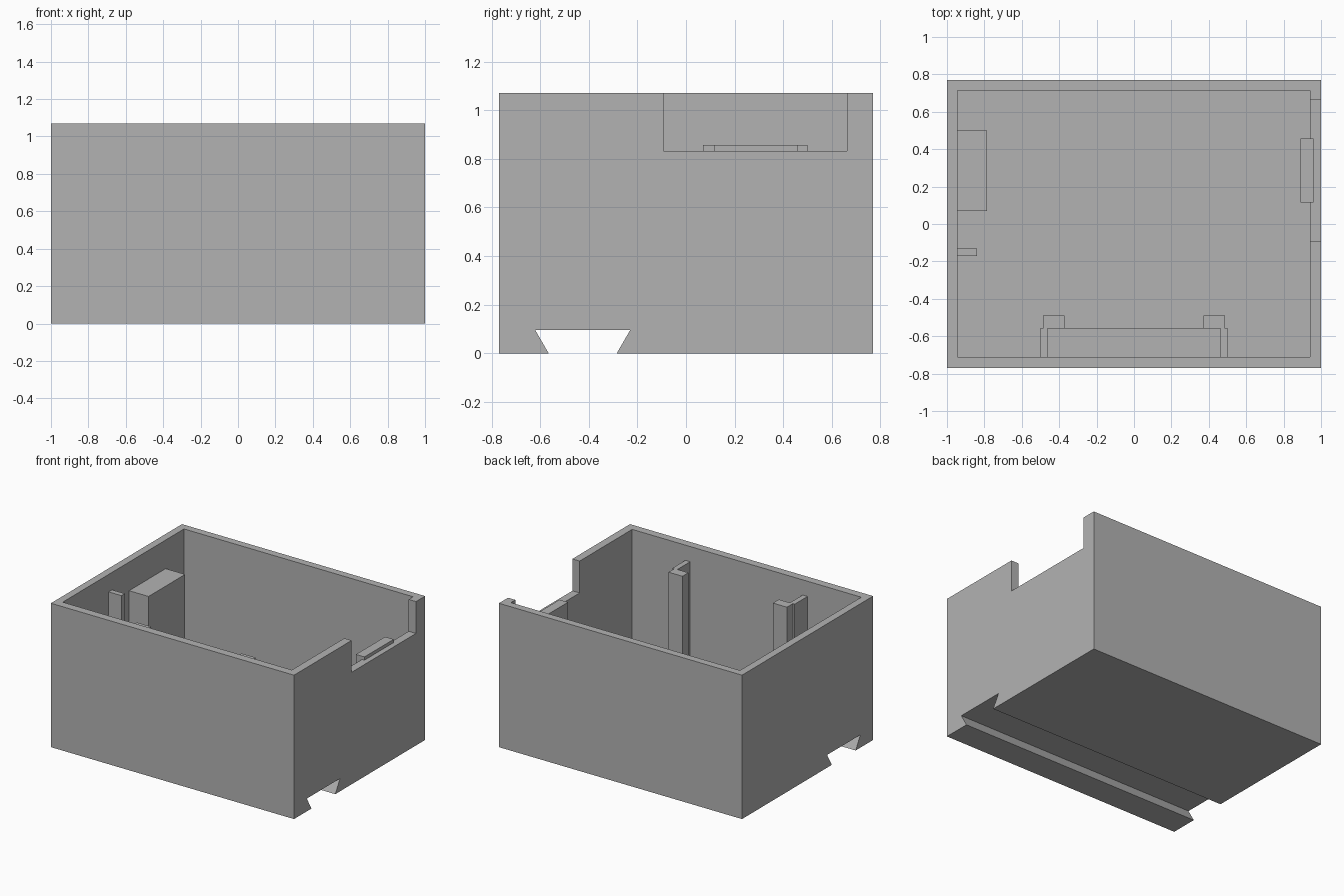
import bpy
import bmesh
from mathutils import Vector

cube = bpy.data.objects.get("Cube")
if cube:
    bpy.data.objects.remove(cube, do_unlink=True)

grey = bpy.data.materials.new("mid_grey")
grey.use_nodes = True
GREY = (0.45, 0.45, 0.45, 1)
grey.diffuse_color = GREY
grey.node_tree.nodes["Principled BSDF"].inputs["Base Color"].default_value = GREY

TOP = 1.07        # rim height
FLOOR = 0.15      # inside floor level
SINK = 0.02       # how far inner parts are set into wall and floor


def prism(name, profile, x0, x1):
    """Extrude a (y, z) outline along x."""
    bm = bmesh.new()
    face = bm.faces.new([bm.verts.new((x0, y, z)) for y, z in profile])
    moved = bmesh.ops.extrude_face_region(bm, geom=[face])["geom"]
    verts = [v for v in moved if isinstance(v, bmesh.types.BMVert)]
    bmesh.ops.translate(bm, verts=verts, vec=Vector((x1 - x0, 0, 0)))
    bmesh.ops.recalc_face_normals(bm, faces=bm.faces)
    mesh = bpy.data.meshes.new(name)
    bm.to_mesh(mesh)
    bm.free()
    mesh.materials.append(grey)
    obj = bpy.data.objects.new(name, mesh)
    bpy.context.collection.objects.link(obj)
    return obj


def box(name, x, y, z):
    (y0, y1), (z0, z1) = y, z
    return prism(name, [(y0, z0), (y1, z0), (y1, z1), (y0, z1)], *x)


def cut(target, cutter):
    cutter.hide_render = True
    mod = target.modifiers.new("cut", 'BOOLEAN')
    mod.operation = 'DIFFERENCE'
    mod.solver = 'EXACT'
    mod.object = cutter
    bpy.context.view_layer.objects.active = target
    bpy.ops.object.modifier_apply(modifier=mod.name)
    bpy.data.objects.remove(cutter, do_unlink=True)


# Outer shell, with the dovetail groove running across the underside
shell = prism("case_shell", [
    (-0.77, 0), (-0.565, 0), (-0.62, 0.095), (-0.23, 0.095), (-0.285, 0),
    (0.77, 0), (0.77, TOP), (-0.77, TOP)], -1, 1)

# Hollow inside and the opening in the side wall
cut(shell, box("cavity_cutter", (-0.945, 0.94), (-0.71, 0.715), (FLOOR, 1.3)))
cut(shell, box("opening_cutter", (0.8, 1.2), (-0.093, 0.663), (0.833, 1.3)))

# Blocks standing against the side walls
low = FLOOR - SINK
box("large_block", (-0.945 - SINK, -0.785), (0.07, 0.5), (low, 0.857))
box("small_rib", (-0.945 - SINK, -0.84), (-0.17, -0.13), (low, 0.94))
box("opening_rib", (0.89, 0.94 + SINK), (0.115, 0.458), (low, 0.857))

# Pair of hooked guides on the front wall
for side, s in (("left", 1), ("right", -1)):
    arm = sorted((s * 0.463, s * 0.502))
    lip = sorted((s * 0.372, s * 0.487))
    box(side + "_guide_arm", arm, (-0.71 - SINK, -0.56), (low, 0.957))
    box(side + "_guide_lip", lip, (-0.56, -0.49), (low, 0.957))

# Low ledge between the guides
box("guide_ledge", (-0.463, 0.463), (-0.71 - SINK, -0.56), (low, 0.19))
